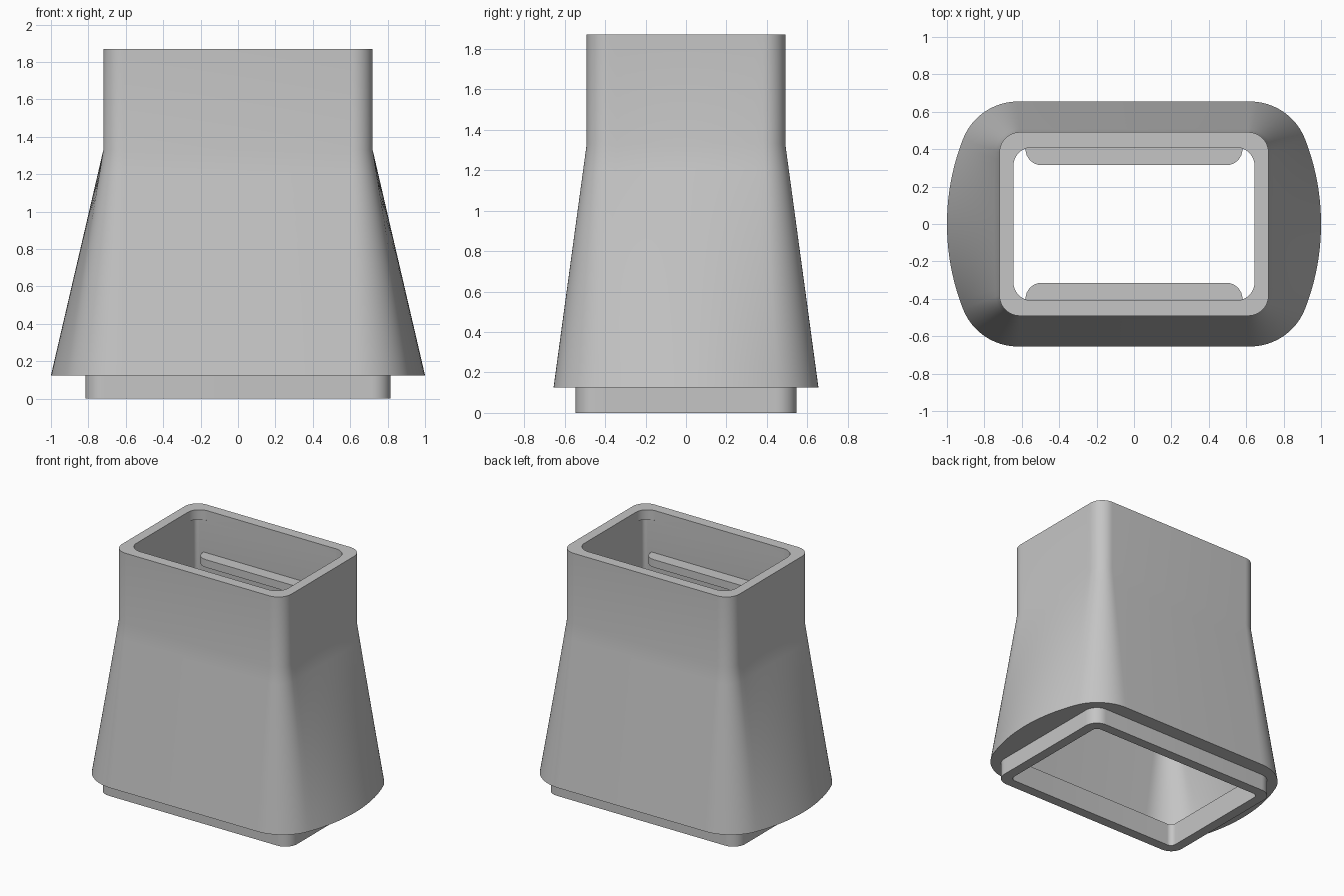
import bpy, bmesh
from math import sin, cos, pi, atan2

cube = bpy.data.objects.get("Cube")
if cube:
    bpy.data.objects.remove(cube)

grey = bpy.data.materials.new("plain grey")
grey.use_nodes = True
colour = (0.56, 0.56, 0.56, 1)
grey.diffuse_color = colour
grey.node_tree.nodes["Principled BSDF"].inputs["Base Color"].default_value = colour

CORNER, SIDE = 12, 10


def mirrored(quarter):
    """Quarter outline, from the long side to y = 0, turned into a closed ring."""
    half = quarter + [(x, -y) for x, y in reversed(quarter[:-1])]
    return half + [(-x, y) for x, y in reversed(half)]


def rounded_rect(hx, hy, r):
    q = [(hx - r + r * sin(i / CORNER * pi / 2), hy - r + r * cos(i / CORNER * pi / 2))
         for i in range(CORNER + 1)]
    q += [(hx, (hy - r) * (1 - i / SIDE)) for i in range(1, SIDE + 1)]
    return mirrored(q)


def bowed_rect(hx, hy, flat, big):
    """Straight long sides, bowed short sides, corner arcs tangent to both."""
    bx = hx - big
    dx = flat - bx
    r = (big**2 - dx**2 - hy**2) / (2 * (big - hy))
    cy = hy - r
    end = atan2(cy, dx)
    q = []
    for i in range(CORNER + 1):
        a = pi / 2 + (end - pi / 2) * i / CORNER
        q.append((flat + r * cos(a), cy + r * sin(a)))
    for i in range(1, SIDE + 1):
        a = end * (1 - i / SIDE)
        q.append((bx + big * cos(a), big * sin(a)))
    return mirrored(q)


def loft(a, za, b, zb, steps=10):
    """Rings blended from outline a at height za to outline b at height zb."""
    rings = []
    for i in range(steps + 1):
        t = i / steps
        ring = [(p[0] + (q[0] - p[0]) * t, p[1] + (q[1] - p[1]) * t) for p, q in zip(a, b)]
        rings.append((ring, za + (zb - za) * t))
    return rings


def finish(name, bm):
    bmesh.ops.recalc_face_normals(bm, faces=bm.faces)
    mesh = bpy.data.meshes.new(name)
    bm.to_mesh(mesh)
    bm.free()
    mesh.materials.append(grey)
    ob = bpy.data.objects.new(name, mesh)
    bpy.context.collection.objects.link(ob)
    bpy.ops.object.select_all(action='DESELECT')
    ob.select_set(True)
    bpy.context.view_layer.objects.active = ob
    bpy.ops.object.shade_smooth_by_angle(angle=pi / 6)


# Hollow flared body: rings run down the outside, under the spigot, up the inside
TOP, NECK, SKIRT, LEDGE, RIM = 1.87, 1.33, 0.125, 0.17, 1.79
neck = rounded_rect(0.72, 0.491, 0.11)
skirt = bowed_rect(1.0, 0.655, 0.62, 1.25)
spigot = rounded_rect(0.815, 0.546, 0.1)
mouth = rounded_rect(0.74, 0.47, 0.04)
cavity = bowed_rect(0.92, 0.575, 0.58, 1.17)
bore = rounded_rect(0.645, 0.41, 0.03)
opening = rounded_rect(0.645, 0.41, 0.1)

sections = [(neck, TOP)]
sections += loft(neck, NECK, skirt, SKIRT)
sections += [(spigot, SKIRT), (spigot, 0), (mouth, 0), (mouth, LEDGE)]
sections += loft(cavity, LEDGE, bore, NECK)
sections += [(bore, RIM), (opening, RIM + 0.005), (opening, TOP)]

bm = bmesh.new()
rings = [[bm.verts.new((x, y, z)) for x, y in ring] for ring, z in sections]
for k, a in enumerate(rings):
    b = rings[(k + 1) % len(rings)]
    for i in range(len(a)):
        j = (i + 1) % len(a)
        bm.faces.new((a[i], a[j], b[j], b[i]))
finish("flared_adapter_body", bm)


# Retaining ribs on the two long inner walls
def rib(name, side):
    hx, inner, root, r = 0.58, 0.315, 0.44, 0.085
    half = [(hx, root)]
    for i in range(9):
        a = i / 8 * pi / 2
        half.append((hx - r + r * cos(a), inner + r - r * sin(a)))
    outline = half + [(-x, y) for x, y in reversed(half)]
    bm = bmesh.new()
    face = bm.faces.new([bm.verts.new((x, y * side, 1.485)) for x, y in outline])
    out = bmesh.ops.extrude_face_region(bm, geom=[face])
    top = [v for v in out["geom"] if isinstance(v, bmesh.types.BMVert)]
    bmesh.ops.translate(bm, verts=top, vec=(0, 0, 0.06))
    finish(name, bm)


rib("back_inner_rib", 1)
rib("front_inner_rib", -1)
